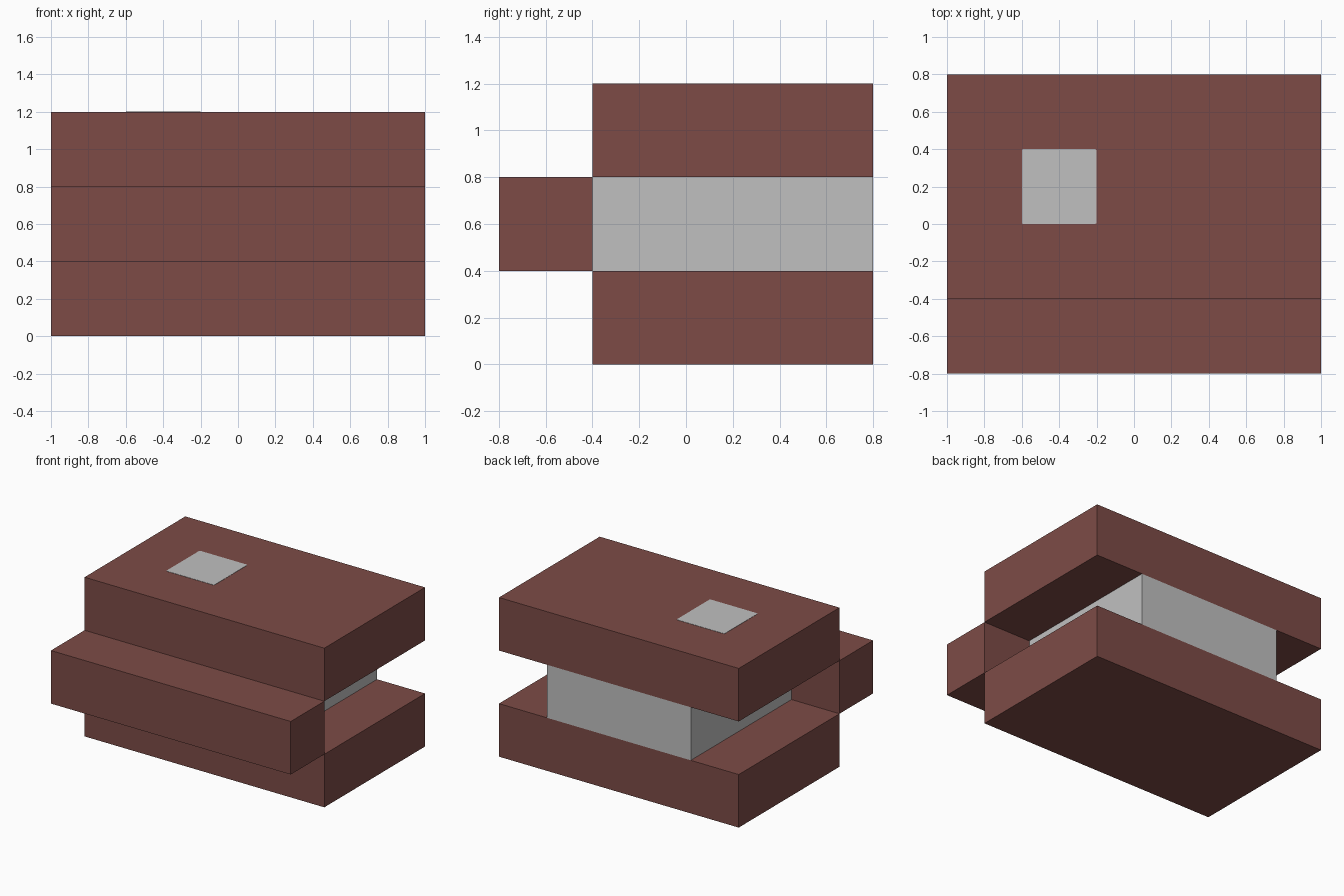
import bpy
import bmesh
from mathutils import Matrix, Vector

cube = bpy.data.objects.get("Cube")
if cube:
    bpy.data.objects.remove(cube, do_unlink=True)


def make_material(name, rgb):
    mat = bpy.data.materials.new(name)
    mat.use_nodes = True
    mat.diffuse_color = (*rgb, 1)
    mat.node_tree.nodes["Principled BSDF"].inputs["Base Color"].default_value = (*rgb, 1)
    return mat


def box(name, low, high, mat, corner=0):
    """Box between two opposite corners, with optional rounded upright edges."""
    low, high = Vector(low), Vector(high)
    bm = bmesh.new()
    bmesh.ops.create_cube(bm, size=1, matrix=Matrix.Diagonal((*(high - low), 1)))
    if corner:
        upright = [e for e in bm.edges
                   if abs(e.verts[0].co.z - e.verts[1].co.z) > 1e-6]
        bmesh.ops.bevel(bm, geom=upright, offset=corner, segments=2,
                        profile=0.5, affect='EDGES')
    mesh = bpy.data.meshes.new(name)
    bm.to_mesh(mesh)
    bm.free()
    mesh.materials.append(mat)
    obj = bpy.data.objects.new(name, mesh)
    obj.location = (low + high) / 2
    bpy.context.collection.objects.link(obj)
    return obj


brown = make_material("reddish brown", (0.205, 0.071, 0.062))
grey = make_material("light grey", (0.53, 0.53, 0.53))

# Matching bottom and top slabs
for name, z in (("bottom_slab", 0.0), ("top_slab", 0.8)):
    box(name, (-1, -0.4, z), (1, 0.8, z + 0.4), brown)

# Bar projecting at the front, level with the gap between the slabs
box("front_bar", (-1, -0.8, 0.4), (1, -0.4, 0.8), brown)

# Narrower core between the slabs
box("core_block", (-0.6, -0.4, 0.4), (0.6, 0.8, 0.8), grey)

# Thin square plate on the top
box("top_plate", (-0.6, 0.0, 1.199), (-0.2, 0.4, 1.202), grey, corner=0.008)
